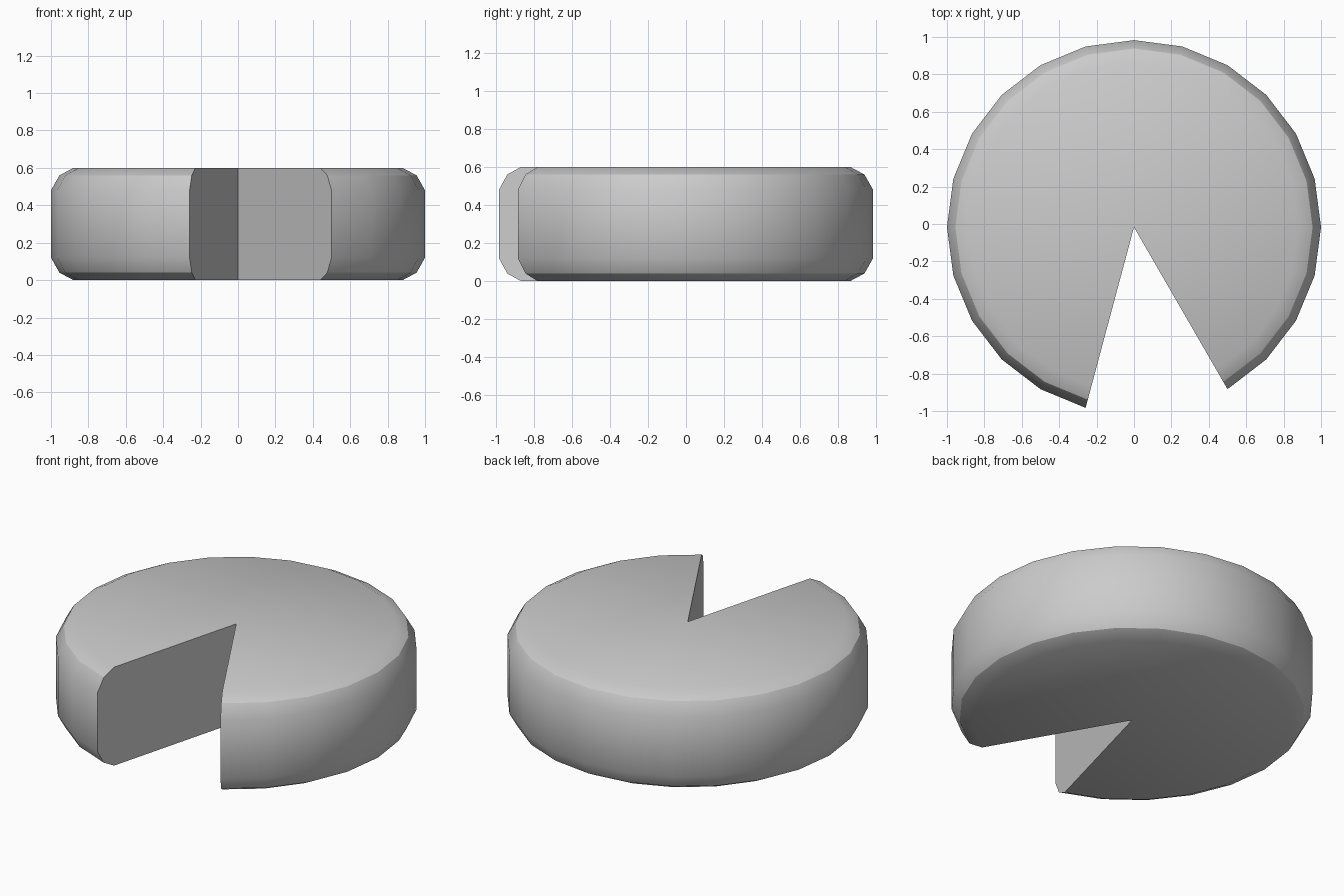
import bpy, bmesh
from math import sin, cos, radians

if "Cube" in bpy.data.objects:
    bpy.data.objects.remove(bpy.data.objects["Cube"])

CENTRE_Y = -0.017
# Half cross-section (radius, height), rounded rim
PROFILE = [(0.88, 0.0), (0.955, 0.04), (1.0, 0.12),
           (1.0, 0.48), (0.955, 0.56), (0.88, 0.6)]
STEP, START, COUNT = 15, -60, 21   # 315 degrees, 45 degree wedge removed

bm = bmesh.new()
bottom = bm.verts.new((0, CENTRE_Y, 0))
top = bm.verts.new((0, CENTRE_Y, 0.6))

# Rings of the cross-section around the axis
sections = []
for i in range(COUNT + 1):
    a = radians(START + STEP * i)
    sections.append([bm.verts.new((r * cos(a), CENTRE_Y + r * sin(a), z))
                     for r, z in PROFILE])

# Rim, underside and top
for s, t in zip(sections, sections[1:]):
    for j in range(len(PROFILE) - 1):
        bm.faces.new((s[j], t[j], t[j + 1], s[j + 1]))
    bm.faces.new((bottom, t[0], s[0]))
    bm.faces.new((top, s[-1], t[-1]))

# Two flat cut faces
for s in (sections[0], sections[-1]):
    bm.faces.new([bottom] + s + [top])
bmesh.ops.recalc_face_normals(bm, faces=bm.faces[:])

mesh = bpy.data.meshes.new("cut_wheel")
bm.to_mesh(mesh)
bm.free()
wheel = bpy.data.objects.new("cut_wheel", mesh)
bpy.context.collection.objects.link(wheel)
bpy.context.view_layer.objects.active = wheel
wheel.select_set(True)
bpy.ops.object.shade_smooth_by_angle(angle=radians(30))
